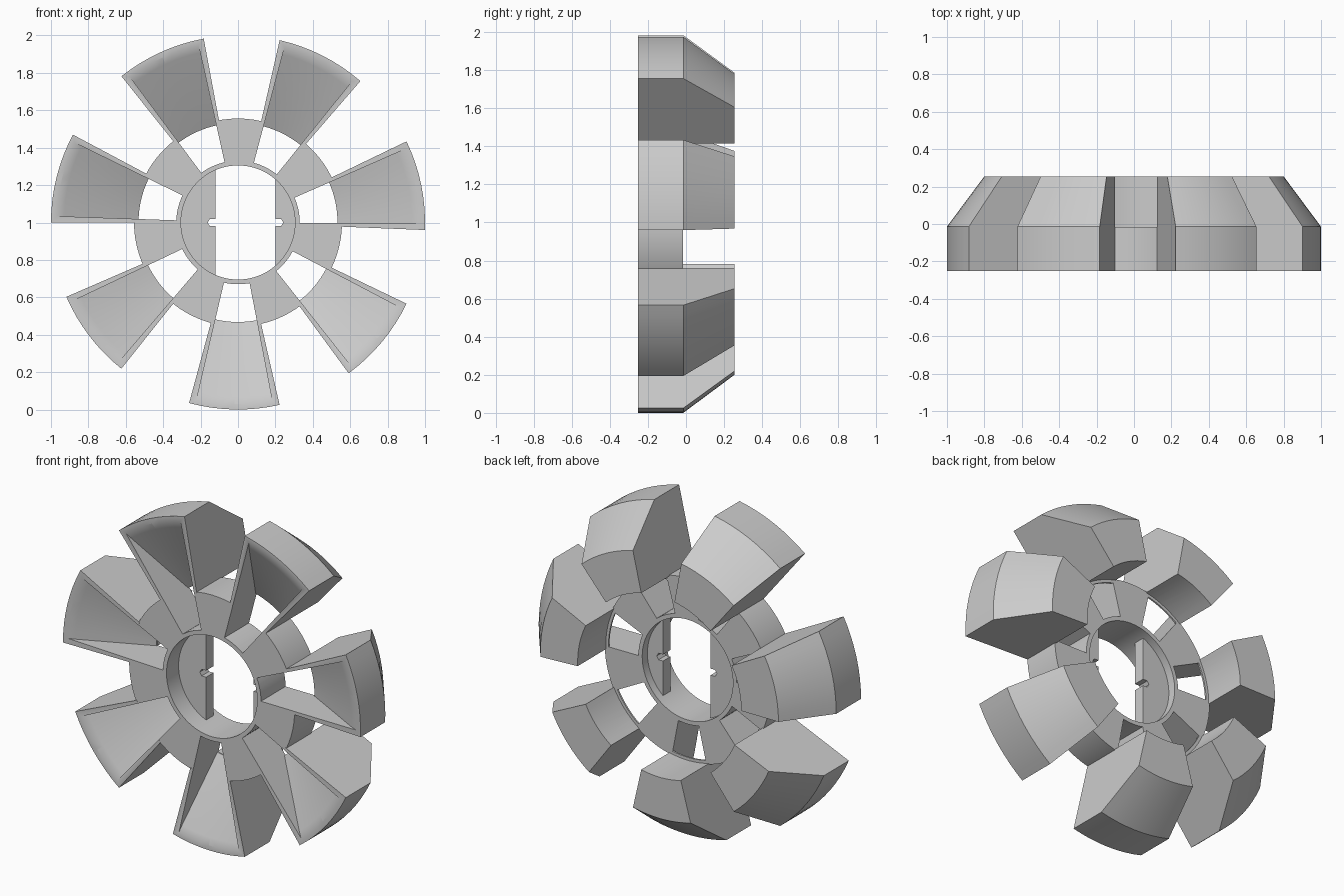
import bpy, bmesh
from math import radians, cos, sin, acos

if "Cube" in bpy.data.objects:
    bpy.data.objects.remove(bpy.data.objects["Cube"])

COUNT, FIRST = 7, 11.7          # blade count and centre angle of the first blade
CZ = 1.0                        # height of the wheel axis


def finish(bm, name):
    bmesh.ops.recalc_face_normals(bm, faces=bm.faces)
    me = bpy.data.meshes.new(name)
    bm.to_mesh(me)
    bm.free()
    ob = bpy.data.objects.new(name, me)
    bpy.context.collection.objects.link(ob)
    return ob


def sweep(bm, profile, start, end, steps, closed=False):
    """Revolve an (r, y) profile about the wheel axis between two angles."""
    n = len(profile)
    rings = []
    for i in range(steps if closed else steps + 1):
        a = radians(start + (end - start) * i / steps)
        rings.append([bm.verts.new((r * cos(a), y, CZ + r * sin(a))) for r, y in profile])
    for i in range(steps):
        p, q = rings[i], rings[(i + 1) % len(rings)]
        for j in range(n):
            k = (j + 1) % n
            bm.faces.new((p[j], p[k], q[k], q[j]))
    if not closed:
        bm.faces.new(rings[0])
        bm.faces.new(rings[-1])


def sectors(name, profile, half):
    bm = bmesh.new()
    for k in range(COUNT):
        c = FIRST + k * 360 / COUNT
        sweep(bm, profile, c - half, c + half, 8)
    return finish(bm, name)


def boolean(target, other, op):
    m = target.modifiers.new(op, 'BOOLEAN')
    m.operation, m.solver, m.object = op, 'EXACT', other
    bpy.context.view_layer.update()
    dg = bpy.context.evaluated_depsgraph_get()
    me = bpy.data.meshes.new_from_object(target.evaluated_get(dg))
    target.modifiers.clear()
    target.data = me
    bpy.data.objects.remove(other)


def smooth(ob):
    bpy.ops.object.select_all(action='DESELECT')
    ob.select_set(True)
    bpy.context.view_layer.objects.active = ob
    bpy.ops.object.shade_smooth_by_angle(angle=radians(25))


# Hub ring
bm = bmesh.new()
sweep(bm, [(.305, -.251), (.556, -.251), (.556, -.015), (.305, -.015)], 0, 360, 84, True)
wheel = finish(bm, "bladed_wheel")

# Chamfered solid blades around the ring
blades = sectors("blades", [(.55, -.252), (1, -.252), (1, -.014), (.8, .255), (.55, .255)], 14)
boolean(wheel, blades, 'UNION')

# Shallow sloping hollow in each blade front, opening through the ring
recess = sectors("recess", [(.33, -.35), (.97, -.35), (.97, -.252), (.93, -.235),
                            (.532, -.025), (.532, .35), (.33, .35)], 12)
boolean(wheel, recess, 'DIFFERENCE')
smooth(wheel)


# Notched plates closing the sides of the bore
def bore_plate(name, side, edge):
    r, notch = .312, .02
    a = acos(edge / r)
    pts = [(r * cos(-a + 2 * a * i / 20), r * sin(-a + 2 * a * i / 20)) for i in range(21)]
    pts += [(edge, notch), (edge + .03, notch), (edge + .042, 0),
            (edge + .03, -notch), (edge, -notch)]
    bm = bmesh.new()
    f = bm.faces.new([bm.verts.new((side * x, -.135, CZ + z)) for x, z in pts])
    ex = bmesh.ops.extrude_face_region(bm, geom=[f])
    moved = [v for v in ex['geom'] if isinstance(v, bmesh.types.BMVert)]
    bmesh.ops.translate(bm, verts=moved, vec=(0, .07, 0))
    smooth(finish(bm, name))


bore_plate("bore_plate_left", -1, .12)
bore_plate("bore_plate_right", 1, .2)
